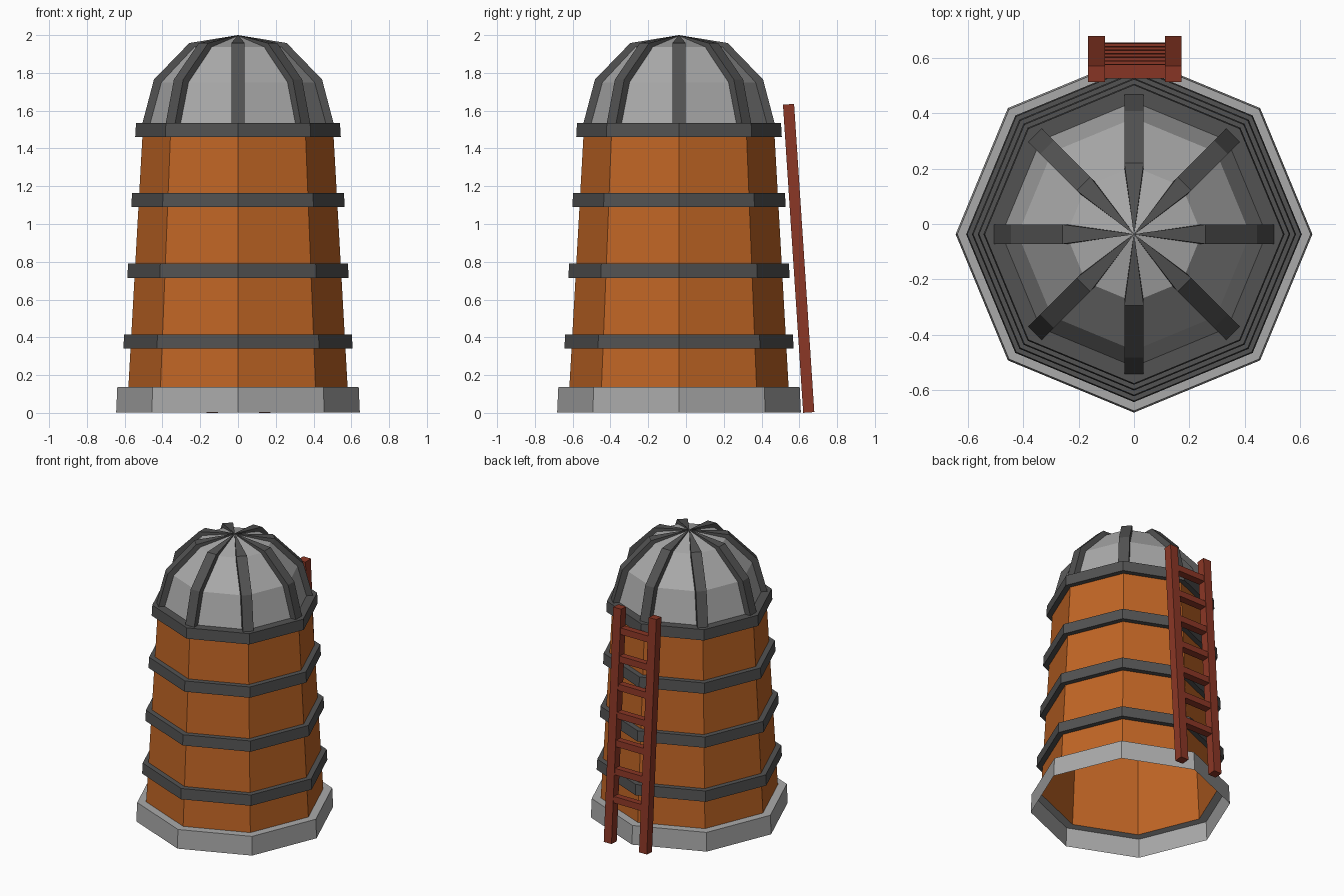
import bpy, bmesh, math
from mathutils import Vector, Matrix

if "Cube" in bpy.data.objects:
    bpy.data.objects.remove(bpy.data.objects["Cube"])

CENTRE = Vector((0, -0.037, 0))


def material(name, rgb):
    m = bpy.data.materials.new(name)
    m.diffuse_color = (*rgb, 1)
    m.use_nodes = True
    m.node_tree.nodes["Principled BSDF"].inputs["Base Color"].default_value = m.diffuse_color
    return m


ORANGE = material("orange brown wall", (0.53, 0.13, 0.018))
GREY = material("grey stone and roof", (0.40, 0.40, 0.40))
DARK = material("dark grey metal", (0.085, 0.085, 0.085))
RED = material("red brown wood", (0.26, 0.038, 0.019))


def finish(bm, name, mat, location=CENTRE):
    bmesh.ops.remove_doubles(bm, verts=bm.verts, dist=0.0001)
    bmesh.ops.recalc_face_normals(bm, faces=bm.faces)
    mesh = bpy.data.meshes.new(name)
    bm.to_mesh(mesh)
    bm.free()
    mesh.materials.append(mat)
    ob = bpy.data.objects.new(name, mesh)
    ob.location = location
    bpy.context.collection.objects.link(ob)
    return ob


def lathe(name, profile, mat):
    """Spin a (radius, height) profile into an eight-sided shell."""
    bm = bmesh.new()
    vs = [bm.verts.new((r, 0, z)) for r, z in profile]
    edges = [bm.edges.new(p) for p in zip(vs, vs[1:])]
    bmesh.ops.spin(bm, geom=vs + edges, cent=(0, 0, 0), axis=(0, 0, 1),
                   angle=math.tau, steps=8, use_merge=False)
    return finish(bm, name, mat)


def wall_radius(z):
    return 0.588 - 0.056 * z


# Footing: outer wall and top ledge, open underneath
lathe("footing", [(0.645, 0.003), (0.639, 0.137), (wall_radius(0.137), 0.137)], GREY)

# Tapered wall
lathe("wall", [(wall_radius(0.137), 0.137), (wall_radius(1.5), 1.5)], ORANGE)

# Hoops round the wall
for i, z in enumerate((0.34, 0.715, 1.09, 1.46)):
    t = z + 0.075
    inner = 0.46 if i == 3 else wall_radius(t)
    lathe(f"hoop_{i + 1}", [(wall_radius(z), z), (wall_radius(z) + 0.038, z),
                            (wall_radius(t) + 0.038, t), (inner, t)], DARK)

# Dome roof
lathe("dome", [(0.48, 1.53), (0.42, 1.75), (0.245, 1.937), (0, 1.997)], GREY)

# Roof ribs, tapering to a point at the top
outer = [(0.507, 1.53), (0.445, 1.765), (0.258, 1.958), (0.0, 2.0)]
inner = [(0.46, 1.53), (0.40, 1.74), (0.235, 1.92), (0.0, 1.985)]
widths = [0.035, 0.035, 0.035, 0.001]
for k in range(8):
    bm = bmesh.new()
    rings = []
    for (ro, zo), (ri, zi), w in zip(outer, inner, widths):
        rings.append([bm.verts.new(c) for c in
                      ((ro, -w, zo), (ro, w, zo), (ri, w, zi), (ri, -w, zi))])
    for a, b in zip(rings, rings[1:]):
        for j in range(4):
            n = (j + 1) % 4
            bm.faces.new((a[j], a[n], b[n], b[j]))
    bm.faces.new(rings[0])
    bm.transform(Matrix.Rotation(k * math.tau / 8, 4, 'Z'))
    finish(bm, f"roof_rib_{k + 1}", DARK)

# Ladder leaning on the back
LEAN = math.atan2(0.107, 1.63)


def leaning_box(name, x, z, size):
    bm = bmesh.new()
    bmesh.ops.create_cube(bm, size=1)
    bm.transform(Matrix.Rotation(LEAN, 4, 'X') @ Matrix.Diagonal((*size, 1)))
    y = 0.65 - math.tan(LEAN) * z
    finish(bm, name, RED, Vector((x, y, z)))


for side, x in (("left", -0.136), ("right", 0.142)):
    leaning_box(f"ladder_rail_{side}", x, 0.818, (0.061, 0.059, 1.635))
for i in range(7):
    leaning_box(f"ladder_rung_{i + 1}", 0.003, 0.31 + 0.195 * i, (0.25, 0.05, 0.045))
